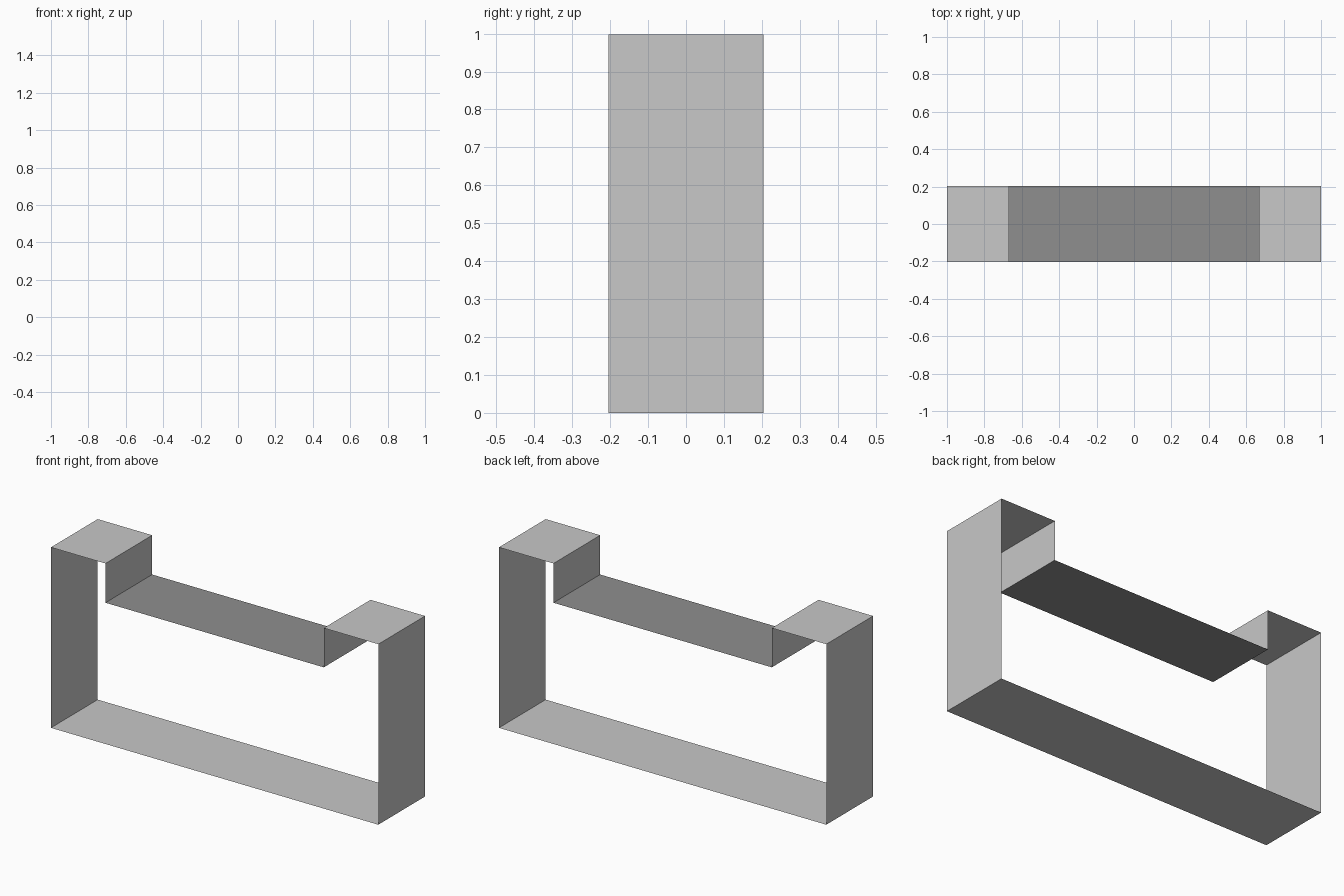
import bpy
import bmesh

if "Cube" in bpy.data.objects:
    bpy.data.objects.remove(bpy.data.objects["Cube"])

HALF_DEPTH = 0.204
HEIGHT = 0.997
NOTCH_X = 0.667
NOTCH_Z = 0.78


def material(name, value):
    m = bpy.data.materials.new(name)
    m.diffuse_color = (value, value, value, 1)
    m.use_nodes = True
    m.node_tree.nodes["Principled BSDF"].inputs["Base Color"].default_value = m.diffuse_color
    return m


light = material("light grey", 0.578)
dark = material("dark grey", 0.275)


def band(name, profile, mat):
    """Sweep an x-z profile along y as an open, single-sided sheet."""
    bm = bmesh.new()
    rows = [[bm.verts.new((x, y, z)) for x, z in profile]
            for y in (-HALF_DEPTH, HALF_DEPTH)]
    front, back = rows
    for i in range(len(profile) - 1):
        bm.faces.new((front[i], front[i + 1], back[i + 1], back[i]))
    mesh = bpy.data.meshes.new(name)
    bm.to_mesh(mesh)
    bm.free()
    mesh.materials.append(mat)
    ob = bpy.data.objects.new(name, mesh)
    bpy.context.collection.objects.link(ob)
    return ob


# Outer band: notch wall, top ledge, side, base, and the mirror of these
right = [(1, 0), (1, HEIGHT), (NOTCH_X, HEIGHT), (NOTCH_X, NOTCH_Z)]
left = [(-x, z) for x, z in reversed(right)]
band("outer_band", list(reversed(left + right)), light)

# Darker floor of the notch
band("notch_floor", [(-NOTCH_X, NOTCH_Z), (NOTCH_X, NOTCH_Z)], dark)
